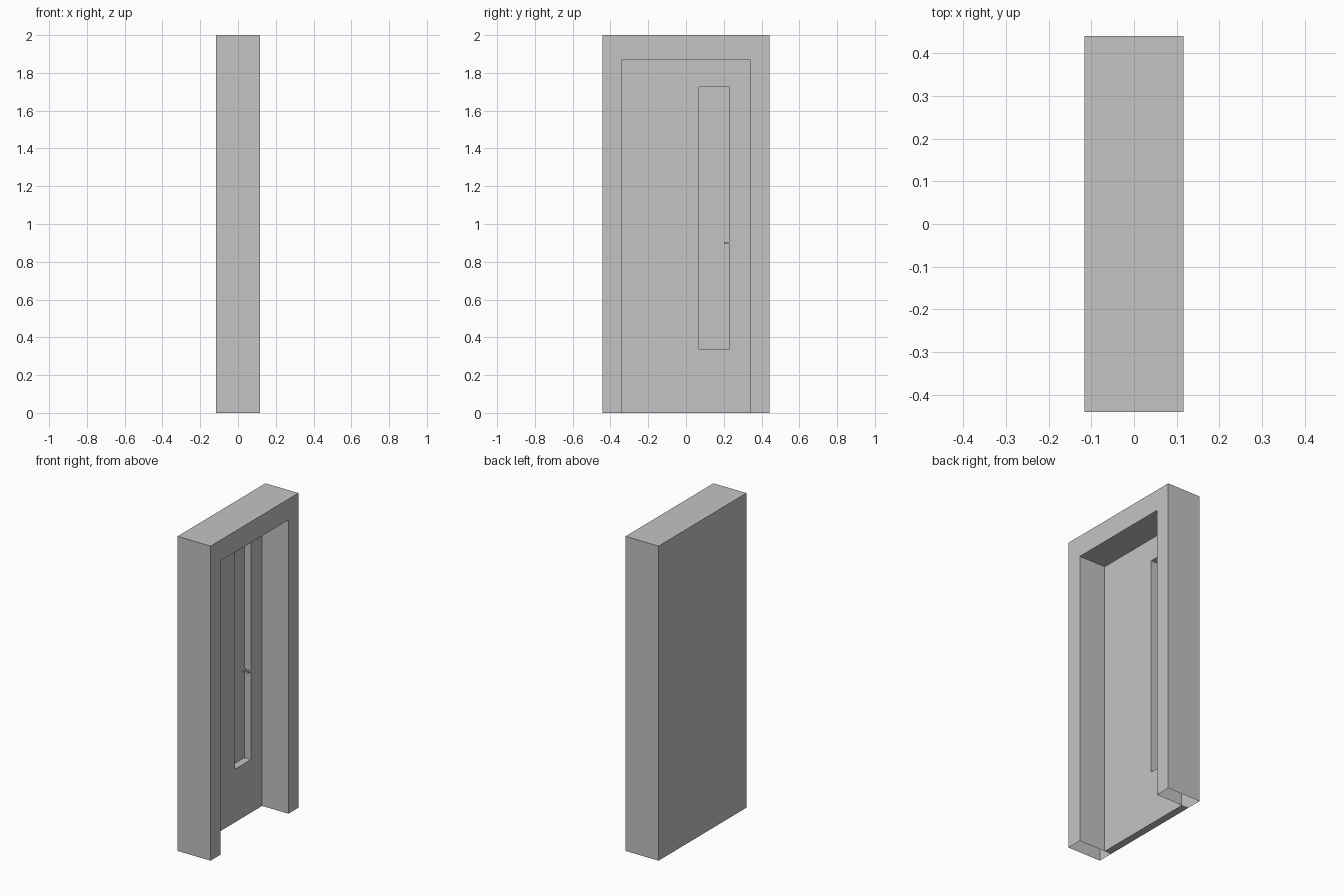
import bpy, bmesh
from mathutils import Vector

if "Cube" in bpy.data.objects:
    bpy.data.objects.remove(bpy.data.objects["Cube"])

grey = bpy.data.materials.new("plain grey")
grey.diffuse_color = (0.55, 0.55, 0.55, 1)
grey.use_nodes = True
grey.node_tree.nodes["Principled BSDF"].inputs["Base Color"].default_value = grey.diffuse_color

X, Y, Z = 0.116, 0.441, 2.0        # outer half depth, half width, height
OY, OZ = 0.341, 1.867              # opening half width and height
PX = -0.069                        # front plane of the door panel
SLOT = (0.07, 0.229, 0.338, 1.725) # slot y0, y1, z0, z1


def face(bm, pts, want):
    """Add a face whose normal points along want."""
    f = bm.faces.new([bm.verts.new(p) for p in pts])
    f.normal_update()
    if f.normal.dot(Vector(want)) < 0:
        f.normal_flip()


def wall(bm, a, b, x0, x1, want):
    """Wall over the y-z segment a-b between two depths."""
    face(bm, [(x0, *a), (x0, *b), (x1, *b), (x1, *a)], want)


def finish(bm, name):
    bmesh.ops.remove_doubles(bm, verts=bm.verts, dist=1e-5)
    me = bpy.data.meshes.new(name)
    bm.to_mesh(me)
    bm.free()
    me.materials.append(grey)
    bpy.context.collection.objects.link(bpy.data.objects.new(name, me))


def arch(y, z):
    return [(-y, 0), (-y, z), (y, z), (y, 0)]


# Door frame: hollow shell, open under the two legs
bm = bmesh.new()
outer, inner = arch(Y, Z), arch(OY, OZ)
sides = [(0, -1, 0), (0, 0, 1), (0, 1, 0)]
for i, n in enumerate(sides):
    wall(bm, outer[i], outer[i + 1], -X, X, n)
    wall(bm, inner[i], inner[i + 1], PX, X, [-c for c in n])
    face(bm, [(X, *p) for p in (outer[i], outer[i + 1], inner[i + 1], inner[i])], (1, 0, 0))
face(bm, [(-X, *p) for p in outer], (-1, 0, 0))
finish(bm, "door_frame")

# Door panel with a tall recessed slot
bm = bmesh.new()
y0, y1, z0, z1 = SLOT
slot = [(y0, z0), (y0, z1), (y1, z1), (y1, z0)]
normals = [(0, 1, 0), (0, 0, -1), (0, -1, 0), (0, 0, 1)]
for i, n in enumerate(normals):
    j = (i + 1) % 4
    face(bm, [(PX, *p) for p in (inner[i], inner[j], slot[j], slot[i])], (1, 0, 0))
    wall(bm, slot[i], slot[j], -X + 0.002, PX, n)
face(bm, [(-X + 0.002, *p) for p in slot], (1, 0, 0))
wall(bm, (-OY, 0), (OY, 0), -X, PX, (0, 0, -1))
finish(bm, "door_panel")

# Small latch pins on the slot edge
for name, x in (("front_latch_pin", PX - 0.006), ("rear_latch_pin", -X + 0.01)):
    bm = bmesh.new()
    bmesh.ops.create_cube(bm, size=1)
    for v in bm.verts:
        v.co = (x + v.co.x * 0.01, 0.215 + v.co.y * 0.028, 0.9 + v.co.z * 0.012)
    finish(bm, name)
